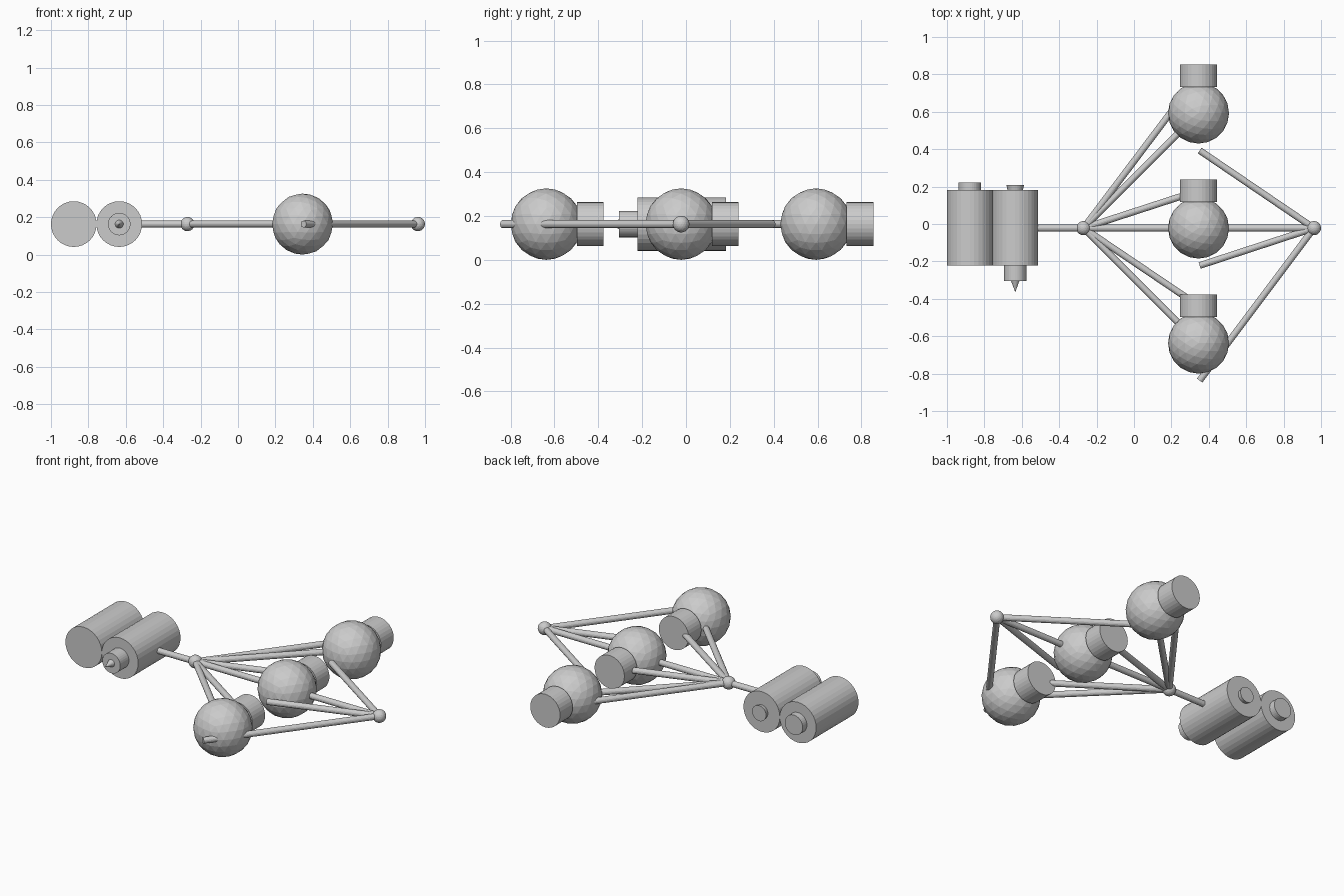
import bpy, math
from mathutils import Vector

if "Cube" in bpy.data.objects:
    bpy.data.objects.remove(bpy.data.objects["Cube"])

Z = 0.163          # every part is centred on this height
Y0 = -0.022        # axis of the main wire


def rod(name, a, b, r1, r2=None, sides=32):
    """Straight cylinder or cone from a to b (x, y pairs at height Z)."""
    a, b = Vector((*a, Z)), Vector((*b, Z))
    d = b - a
    bpy.ops.mesh.primitive_cone_add(
        vertices=sides, radius1=r1, radius2=r1 if r2 is None else r2,
        depth=d.length, location=(a + b) / 2,
        rotation=d.to_track_quat('Z', 'Y').to_euler())
    bpy.context.object.name = name


def ball(name, x, y, r):
    bpy.ops.mesh.primitive_ico_sphere_add(subdivisions=3, radius=r, location=(x, y, Z))
    bpy.context.object.name = name


def wire(name, a, b):
    rod(name, a, b, 0.018, sides=16)


# Two battery cells lying side by side
for label, x in (("left", -0.878), ("right", -0.635)):
    rod(f"{label}_cell", (x, -0.222), (x, 0.183), 0.122)
rod("left_cell_terminal", (-0.878, 0.18), (-0.878, 0.223), 0.06)
rod("right_cell_collar", (-0.635, -0.22), (-0.635, -0.305), 0.06)
rod("right_cell_tip", (-0.635, -0.305), (-0.635, -0.365), 0.022, 0)
rod("right_cell_terminal", (-0.635, 0.18), (-0.635, 0.208), 0.041, 0.047)

# Junction nodes and the main wire through them
n1, n2 = (-0.27, Y0), (0.962, Y0)
ball("left_node", *n1, 0.038)
ball("right_node", *n2, 0.038)
wire("main_wire", (-0.6, Y0), n2)

# Three bulbs with sockets and their branch wires
bx = 0.345
for label, y in (("back", 0.593), ("middle", Y0), ("front", -0.637)):
    ball(f"{label}_bulb", bx, y, 0.163)
    rod(f"{label}_socket", (bx, y + 0.14), (bx, y + 0.261), 0.1)
    wire(f"{label}_socket_wire", n1, (bx, y + 0.2))
    wire(f"{label}_return_wire", n2, (bx + 0.006, y - 0.2))
    if label != "middle":
        wire(f"{label}_bulb_wire", n1, (bx, y))
